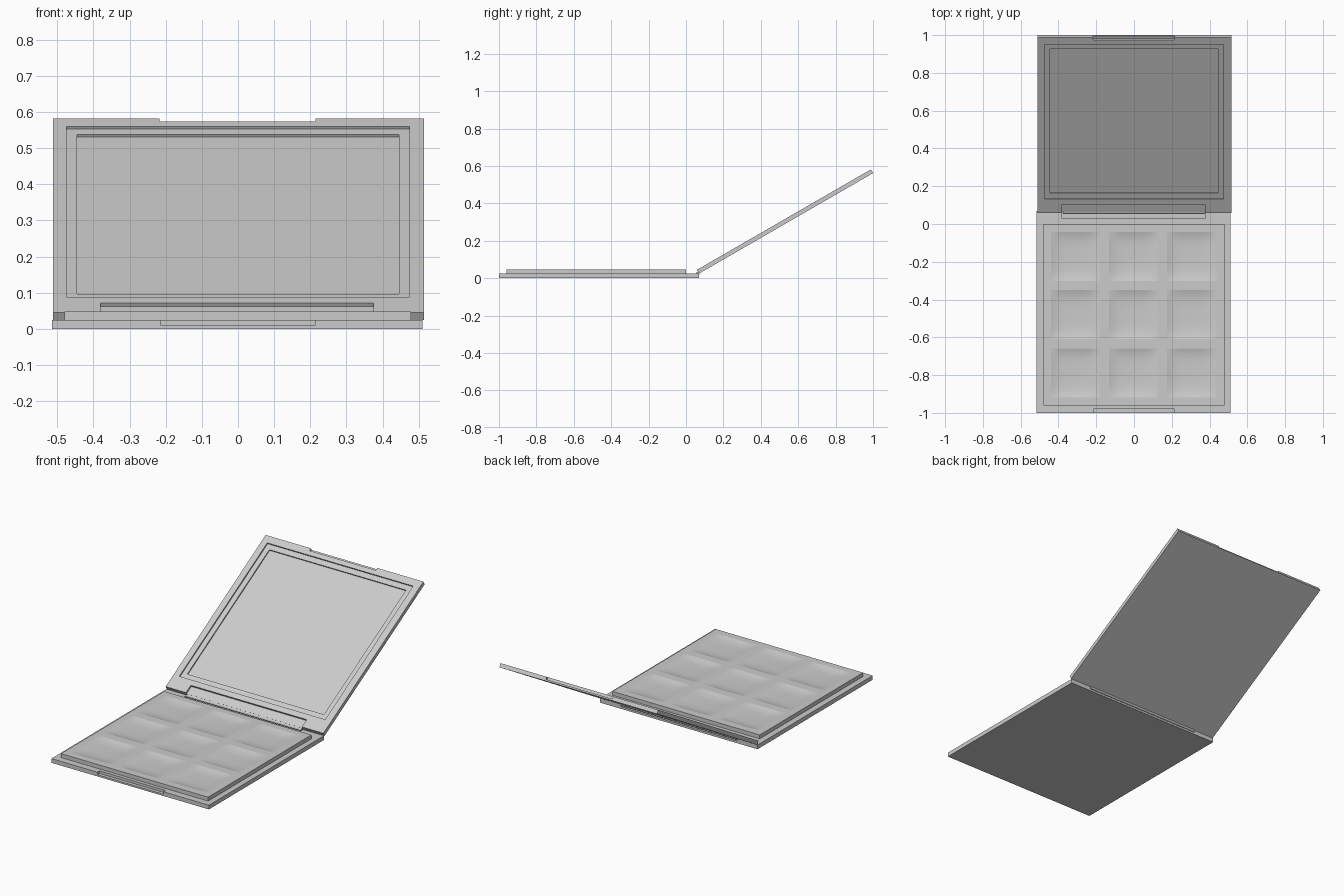
import bpy, bmesh
from math import radians
from mathutils import Matrix

cube = bpy.data.objects.get("Cube")
if cube:
    bpy.data.objects.remove(cube, do_unlink=True)

grey = bpy.data.materials.new("light grey plastic")
grey.use_nodes = True
tone = (0.6, 0.6, 0.6, 1)
grey.diffuse_color = tone
grey.node_tree.nodes["Principled BSDF"].inputs["Base Color"].default_value = tone


def add(name, bm):
    mesh = bpy.data.meshes.new(name)
    bm.to_mesh(mesh)
    bm.free()
    mesh.materials.append(grey)
    obj = bpy.data.objects.new(name, mesh)
    bpy.context.collection.objects.link(obj)
    return obj


def box(name, x, y, z):
    """Box from (min, max) ranges."""
    bm = bmesh.new()
    bmesh.ops.create_cube(bm, size=1)
    for v in bm.verts:
        v.co = [(r[0] + r[1]) / 2 + c * (r[1] - r[0]) for c, r in zip(v.co, (x, y, z))]
    return add(name, bm)


def cut(obj, *ranges):
    """Carve a box out of obj."""
    cutter = box("cutter", *ranges)
    cutter.hide_render = True
    mod = obj.modifiers.new("cut", "BOOLEAN")
    mod.operation, mod.solver, mod.object = "DIFFERENCE", "EXACT", cutter
    bpy.context.view_layer.objects.active = obj
    bpy.ops.object.modifier_apply(modifier=mod.name)
    bpy.data.objects.remove(cutter, do_unlink=True)


# Base with thumb notch in front and hinge recess behind
base = box("base", (-0.515, 0.511), (-1, 0.07), (0, 0.025))
cut(base, (-0.215, 0.215), (-1.1, -0.98), (0.01, 0.1))
cut(base, (-0.38, 0.375), (0.03, 0.1), (0.012, 0.1))

# Raised tray with nine wells
TOP, PAN, STEP, MID = 0.048, 0.13, 0.308, -0.48
tray = box("tray", (-0.48, 0.478), (-0.96, 0), (0.022, TOP))
for i in (-1, 0, 1):
    for j in (-1, 0, 1):
        x, y = i * STEP - 0.002, MID + j * STEP
        cut(tray, (x - PAN, x + PAN), (y - PAN, y + PAN), (0.03, 0.1))

        # Dished filling of the well
        bm = bmesh.new()
        bmesh.ops.create_grid(bm, x_segments=14, y_segments=14, size=1)
        for v in bm.verts:
            u, w = v.co.x, v.co.y
            v.co = (x + u * PAN, y + w * PAN, TOP - 0.012 * (1 - u ** 4) * (1 - w ** 4))
        for f in bm.faces:
            f.smooth = True
        add(f"pan_{i + 2}_{j + 2}", bm)

# Lid, modelled flat with its inner side up, then swung open
LEN, THICK = 1.074, 0.023
lid = box("lid", (-0.512, 0.515), (0, LEN), (0, THICK))
cut(lid, (-0.475, 0.475), (0.085, 1.03), (THICK - 0.008, 0.1))
cut(lid, (-0.445, 0.445), (0.117, 0.998), (THICK - 0.015, 0.1))
cut(lid, (-0.217, 0.215), (LEN - 0.016, 2), (0.009, 0.1))
cut(lid, (-0.38, 0.375), (-0.1, 0.052), (0.012, 0.1))
lid.data.transform(Matrix.Translation((0, 0.07, 0.025)) @ Matrix.Rotation(radians(30), 4, "X"))

# Hinge pin bridging the two recesses
bm = bmesh.new()
bmesh.ops.create_cone(bm, cap_ends=True, segments=16, radius1=0.009, radius2=0.009, depth=0.75)
bm.transform(Matrix.Translation((-0.002, 0.064, 0.026)) @ Matrix.Rotation(radians(90), 4, "Y"))
pin = add("hinge_pin", bm)
bpy.ops.object.select_all(action="DESELECT")
pin.select_set(True)
bpy.context.view_layer.objects.active = pin
bpy.ops.object.shade_smooth_by_angle()
